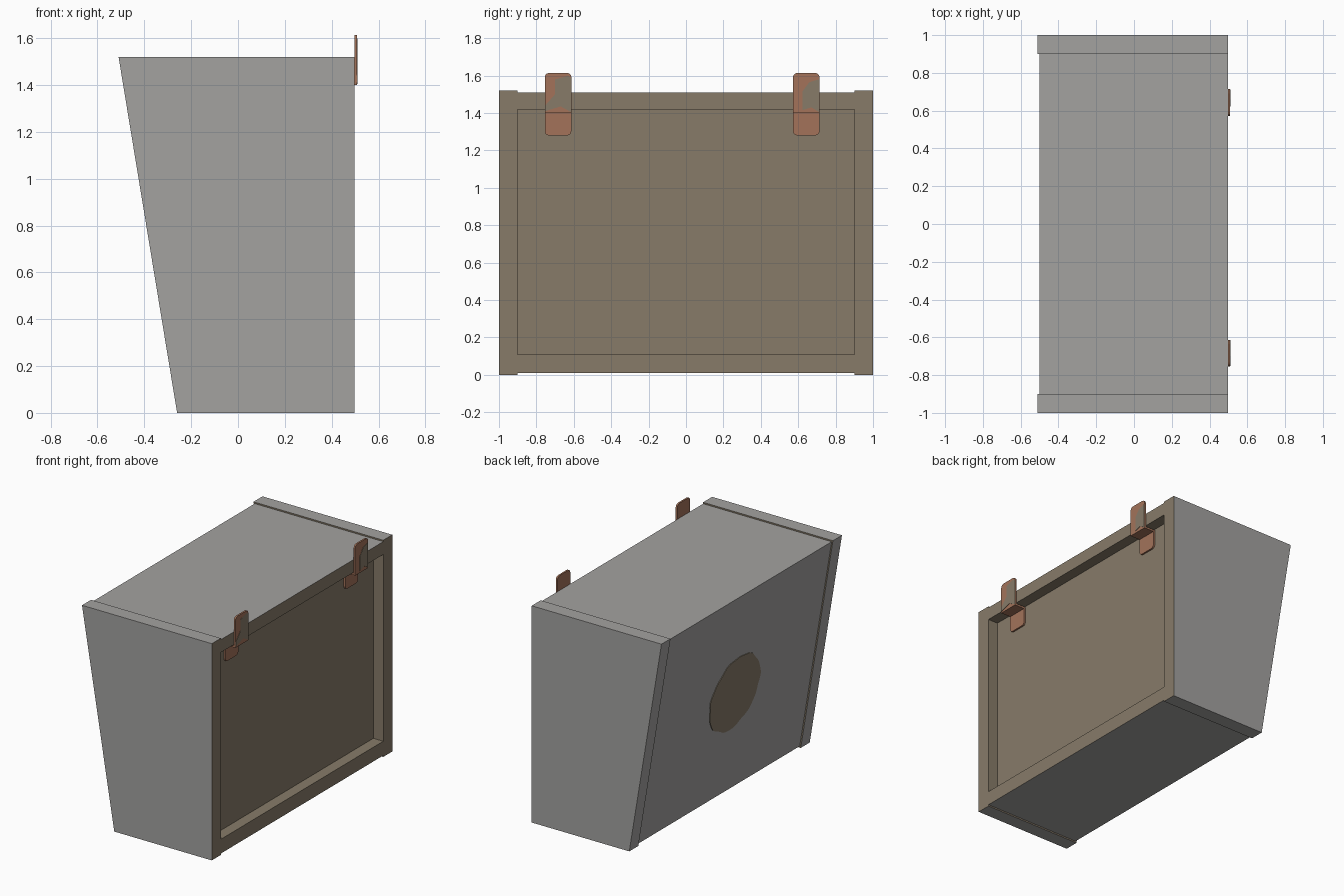
import bpy, bmesh, math
from mathutils import Vector

if "Cube" in bpy.data.objects:
    bpy.data.objects.remove(bpy.data.objects["Cube"])


def material(name, rgb):
    m = bpy.data.materials.new(name)
    m.diffuse_color = (*rgb, 1)
    m.use_nodes = True
    m.node_tree.nodes["Principled BSDF"].inputs["Base Color"].default_value = m.diffuse_color
    return m


GREY = material("grey_covering", (0.366, 0.360, 0.352))
BROWN = material("brown_wood", (0.242, 0.198, 0.141))
COPPER = material("copper_metal", (0.366, 0.171, 0.102))


def prism(name, pts, vec, mats, rule=None):
    """Extrude a planar outline along vec; rule picks brown faces."""
    bm = bmesh.new()
    f = bm.faces.new([bm.verts.new(p) for p in pts])
    ext = bmesh.ops.extrude_face_region(bm, geom=[f], use_keep_orig=True)
    verts = [g for g in ext["geom"] if isinstance(g, bmesh.types.BMVert)]
    bmesh.ops.translate(bm, verts=verts, vec=vec)
    bmesh.ops.recalc_face_normals(bm, faces=bm.faces)
    bm.normal_update()
    if rule:
        for f in bm.faces:
            f.material_index = int(rule(f.normal, f.calc_center_median()))
    me = bpy.data.meshes.new(name)
    bm.to_mesh(me)
    bm.free()
    for m in mats:
        me.materials.append(m)
    ob = bpy.data.objects.new(name, me)
    bpy.context.collection.objects.link(ob)
    return ob


FRONT = 0.497   # rim plane
PANEL = 0.42    # recessed panel plane

# Main shell: C-shaped profile with the recess on the +x side
profile = [(-0.252, 0.01), (FRONT, 0.01), (FRONT, 0.11), (PANEL, 0.11),
           (PANEL, 1.42), (FRONT, 1.42), (FRONT, 1.51), (-0.50, 1.51)]
prism("cabinet_body", [(x, -0.9, z) for x, z in profile], (0, 1.8, 0), [GREY, BROWN],
      lambda n, c: n.x > 0.5 or (c.x > PANEL and 0.1 < c.z < 1.43 and abs(n.y) < 0.5))

# End panels, slightly proud of the shell
end = [(-0.26, 0), (FRONT, 0), (FRONT, 1.52), (-0.51, 1.52)]
for s, side in ((-1, "near"), (1, "far")):
    prism("end_panel_" + side, [(x, s * 0.9, z) for x, z in end], (0, s * 0.1, 0),
          [GREY, BROWN], lambda n, c, s=s: n.x > 0.9 or n.y * s < -0.9)

# Worn round patch in the middle of the sloping side
up = Vector((-0.1645, 0, 1)).normalized()
out = Vector((-1, 0, -0.1645)).normalized()
mid = Vector((-0.376, 0, 0.76))
pts = []
for i in range(48):
    a = 2 * math.pi * i / 48
    r = 0.274 + 0.005 * math.sin(7 * a) + 0.003 * math.sin(13 * a)
    pts.append(mid + up * r * math.sin(a) + Vector((0, r * math.cos(a), 0)))
prism("worn_patch", pts, out * 0.004, [BROWN])


def plate(name, x, y, z0, z1, round_top):
    """Thin upright strap with two rounded corners."""
    w, r = 0.071, 0.022
    pts = []
    for s in (1, -1):
        for i in range(4):
            a = math.pi / 6 * (i if s > 0 else 3 - i)
            h = z1 - r + r * math.sin(a) if round_top else z0 + r - r * math.sin(a)
            pts.append((x, y + s * (w - r + r * math.cos(a)), h))
    base = z0 if round_top else z1
    pts += [(x, y - w, base), (x, y + w, base)]
    return prism(name, pts, (0.012, 0, 0), [COPPER])


# Stepped metal straps: outer tongue, bridge under the rim, inner tongue
for y, side in ((-0.684, "near"), (0.643, "far")):
    plate("strap_top_" + side, FRONT, y, 1.40, 1.614, True)
    plate("strap_bottom_" + side, PANEL, y, 1.28, 1.412, False)
    prism("strap_bridge_" + side,
          [(PANEL, y - 0.071, 1.40), (FRONT + 0.012, y - 0.071, 1.40),
           (FRONT + 0.012, y + 0.071, 1.40), (PANEL, y + 0.071, 1.40)],
          (0, 0, 0.014), [COPPER])

# Tarnished areas on the outer tongues
tarnish = {
    "near": [(-0.70, 1.58), (-0.70, 1.50), (-0.753, 1.44), (-0.753, 1.41),
             (-0.67, 1.435), (-0.614, 1.405), (-0.614, 1.585), (-0.63, 1.598)],
    "far": [(0.622, 1.515), (0.622, 1.415), (0.67, 1.43), (0.712, 1.405),
            (0.712, 1.58), (0.66, 1.565)],
}
for side, outline in tarnish.items():
    prism("strap_tarnish_" + side, [(FRONT + 0.011, y, z) for y, z in outline],
          (0.003, 0, 0), [BROWN])
